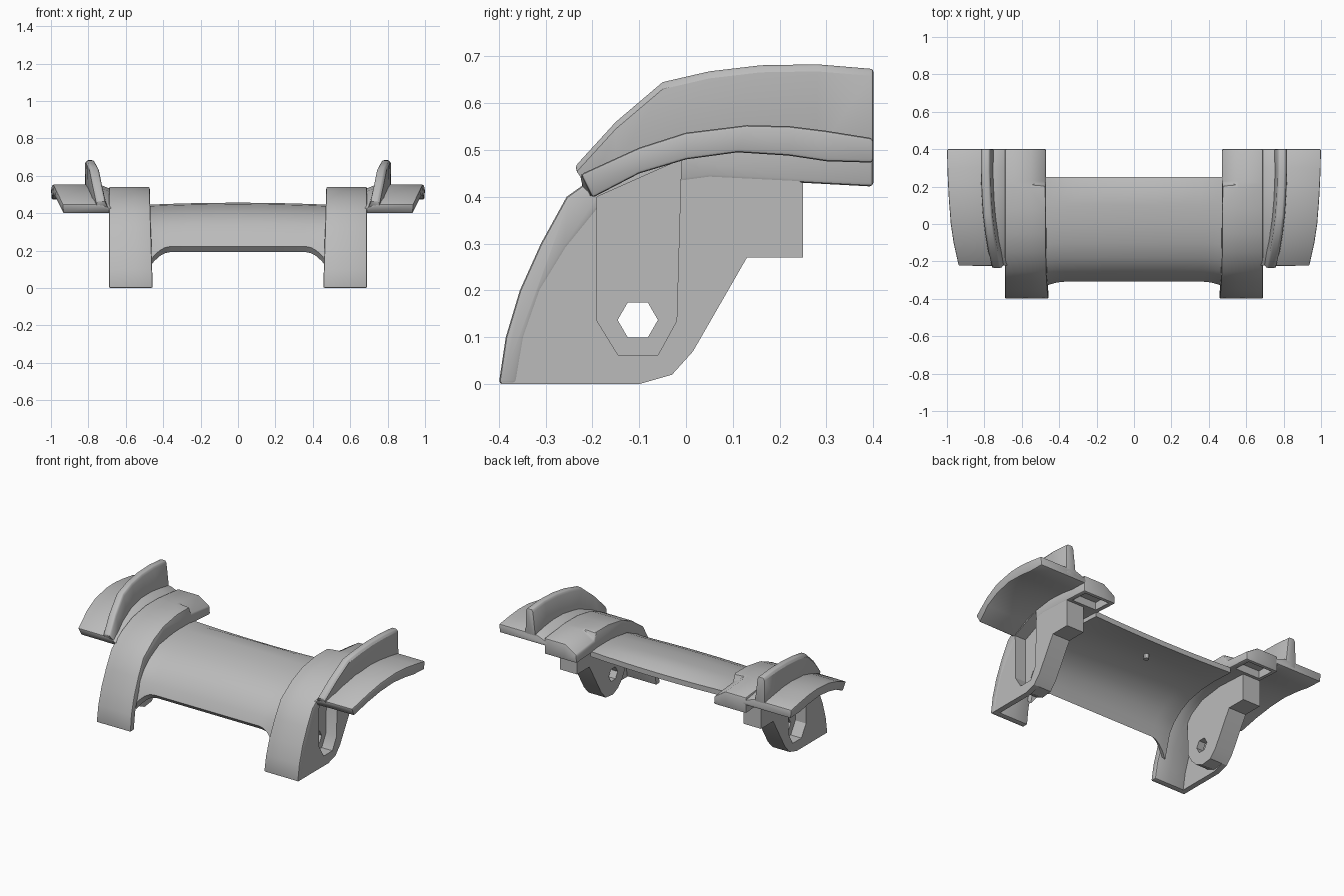
import bpy, bmesh, math

old = bpy.data.objects.get("Cube")
if old:
    bpy.data.objects.remove(old, do_unlink=True)

grey = bpy.data.materials.new("plain_grey")
grey.use_nodes = True
grey.diffuse_color = (0.5, 0.5, 0.5, 1)
grey.node_tree.nodes["Principled BSDF"].inputs["Base Color"].default_value = (0.5, 0.5, 0.5, 1)


def loft(name, rings):
    """Skin a row of matching closed rings and cap both ends."""
    bm = bmesh.new()
    rows = [[bm.verts.new(p) for p in ring] for ring in rings]
    n = len(rows[0])
    for a, b in zip(rows, rows[1:]):
        for i in range(n):
            j = (i + 1) % n
            bm.faces.new((a[i], a[j], b[j], b[i]))
    bm.faces.new(rows[0])
    bm.faces.new(rows[-1][::-1])
    bmesh.ops.recalc_face_normals(bm, faces=bm.faces)
    mesh = bpy.data.meshes.new(name)
    bm.to_mesh(mesh)
    bm.free()
    mesh.materials.append(grey)
    ob = bpy.data.objects.new(name, mesh)
    bpy.context.collection.objects.link(ob)
    return ob


def prism(name, profile, x0, x1):
    return loft(name, [[(x, y, z) for y, z in profile] for x in (x0, x1)])


def finish(ob, bevel=0, cutters=(), mirror=True):
    """Soften, cut and mirror a part, then shade it smooth."""
    if bevel:
        m = ob.modifiers.new("soft_edges", "BEVEL")
        m.width, m.segments = bevel, 2
        m.limit_method, m.angle_limit = "ANGLE", math.radians(40)
    for c in cutters:
        m = ob.modifiers.new("cut", "BOOLEAN")
        m.operation, m.object, m.solver = "DIFFERENCE", c, "EXACT"
    if mirror:
        ob.modifiers.new("mirror", "MIRROR")
    bpy.ops.object.select_all(action="DESELECT")
    ob.select_set(True)
    bpy.context.view_layer.objects.active = ob
    for m in list(ob.modifiers):
        bpy.ops.object.modifier_apply(modifier=m.name)
    bpy.ops.object.shade_smooth_by_angle(angle=math.radians(30))


# Cutters: pivot slot, hexagonal hole and hollow under the arm tail
slot = prism("slot_cutter", [(-.19, .40), (-.19, .135), (-.145, .062), (-.06, .062),
                             (-.02, .135), (-.01, .48)], .615, .75)
hexagon = [(-.103 + .043 * math.cos(k * math.pi / 3), .137 + .043 * math.sin(k * math.pi / 3))
           for k in range(6)]
hole = prism("hole_cutter", hexagon, .4, .8)
hollow = prism("hollow_cutter", [(.27, .3), (.38, .3), (.38, .475), (.27, .475)], .5, .665)
cutters = (slot, hole, hollow)

# Curved arm on each side, with a lowered inner corner at the tail
outer = [(-.4, 0), (-.385, .1), (-.355, .2), (-.31, .3), (-.255, .4), (-.15, .475), (-.05, .518),
         (.08, .54), (.2, .54), (.22, .538), (.4, .52)]
inner = [(.4, .422), (.25, .43), (.05, .44), (-.1, .42), (-.19, .37), (-.255, .29),
         (-.31, .2), (-.345, .1), (-.362, 0)]


def arm_ring(x, drop, lean):
    top = [(x + lean * z, y, z - (drop if y > .21 else 0)) for y, z in outer]
    return top + [(x + lean * z, y, z) for y, z in inner]


arm = loft("arm", [arm_ring(.456, .05, .03), arm_ring(.55, 0, 0), arm_ring(.69, 0, 0)])
finish(arm, .008, (slot, hollow))

# Full outer side wall
rear = [(.25, .43), (.25, .27), (.13, .27), (.015, .07), (-.03, .02), (-.1, 0)]
wall = prism("side_wall", [(y + .006, z) for y, z in outer[:5]] + [(-.1, .46), (.05, .5)] + rear,
             .655, .688)
finish(wall, 0, (slot, hole))

# Pivot boss with rounded foot
boss = prism("pivot_boss", [(-.225, .36), (-.22, .13), (-.19, .075), (-.15, .035), (-.1, .012)]
             + rear[4::-1] + [(.05, .46), (-.1, .44)], .57, .66)
finish(boss, 0, (slot, hole))

# Side fender, sunk into the arm: y top, z top, y bottom, z bottom, outer x
fender_rows = [(-.225, .448, -.2, .398, .938), (-.1, .505, -.1, .45, .965), (0, .537, 0, .48, .98),
               (.13, .553, .11, .495, .99), (.22, .551, .22, .488, .995),
               (.3, .541, .3, .476, .998), (.4, .525, .4, .473, 1.0)]
rings = [[(.665, yt, zt - .03), (.74, yt, zt), (x, yt, zt), (x - .004, yb, zb), (.665, yb, zb)]
         for yt, zt, yb, zb, x in fender_rows]
finish(loft("fender", rings), .007)

# Upright fin standing on the fender: y, top z, centre x
fin_rows = [(-.235, .467, .727), (-.15, .56, .747), (-.05, .645, .764), (.05, .668, .776),
            (.16, .681, .783), (.28, .683, .787), (.4, .673, .787)]
rings = []
for (y, zt, x), row in zip(fin_rows, fender_rows):
    base = row[3] + .012
    yb = -.205 if y < -.2 else y
    rings.append([(x - .04, yb, base), (x + .033, yb, base), (x + .03, y, zt - .015),
                  (x + .02, y, zt), (x - .012, y, zt), (x - .02, y, zt - .015)])
finish(loft("fin", rings), .005)

# Curved cover between the arms, flared into both of them
shell = [(-.308, .222), (-.285, .275), (-.24, .333), (-.18, .38), (-.1, .415), (0, .437),
         (.1, .445), (.19, .444), (.25, .437)]
under = [(.25, .405), (.1, .412), (0, .405), (-.09, .385), (-.16, .35), (-.215, .305),
         (-.255, .25), (-.28, .192)]


def cover_ring(x):
    crown = .011 * (1 - (x / .48) ** 2)
    flare = max(0, (abs(x) - .36) / .12) ** 2
    ring = []
    for y, z in shell + under:
        edge = 1 if z < .23 else 0
        lift = -crown if y > .2 else crown * (y > -.25)
        ring.append((x, y - (.012 + .015 * edge) * flare * (y < 0), z + lift - .09 * flare * edge))
    return ring


columns = (.48, .45, .42, .39, .36, .24, .12)
xs = [-c for c in columns] + [0] + list(columns[::-1])
finish(loft("centre_cover", [cover_ring(x) for x in xs]), 0, (), False)

# Small stud beneath the cover
bpy.ops.mesh.primitive_cylinder_add(vertices=12, radius=.016, depth=.03, location=(-.02, .08, .41))
stud = bpy.context.object
stud.name = "cover_stud"
stud.data.materials.append(grey)
finish(stud, 0, (), False)

for c in cutters:
    bpy.data.objects.remove(c, do_unlink=True)
